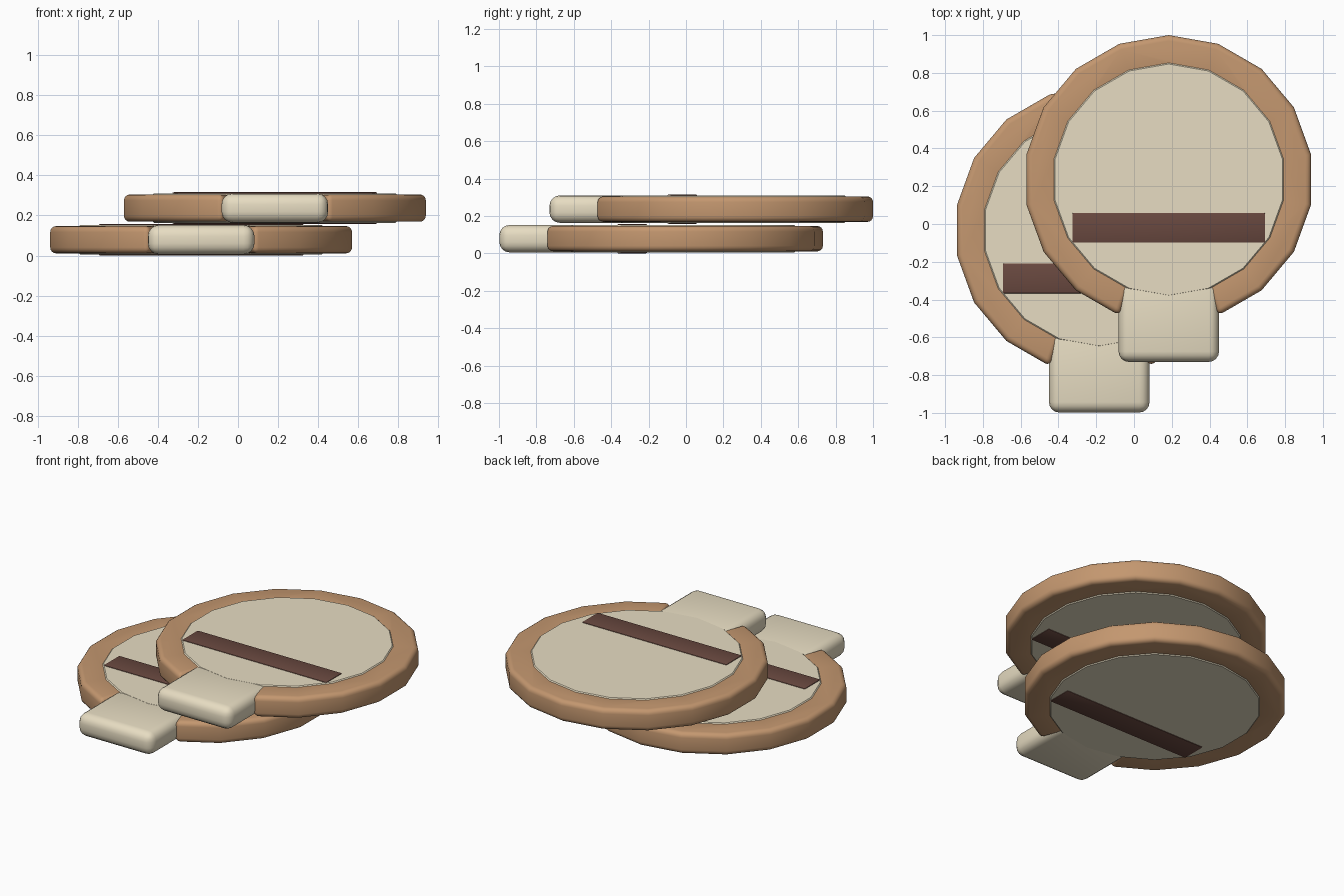
import bpy, bmesh, math
from mathutils import Vector

if "Cube" in bpy.data.objects:
    bpy.data.objects.remove(bpy.data.objects["Cube"])


def material(name, rgb):
    m = bpy.data.materials.new(name)
    m.diffuse_color = (*rgb, 1)
    m.use_nodes = True
    m.node_tree.nodes["Principled BSDF"].inputs["Base Color"].default_value = m.diffuse_color
    return m


TAN = material("tan", (0.55, 0.31, 0.16))
CREAM = material("cream", (0.80, 0.72, 0.54))
BROWN = material("brown", (0.14, 0.065, 0.05))


def prism(name, outline, half, center, mat, bevel, segments):
    """Extrude a flat outline to +-half in z and round its sharp edges."""
    bm = bmesh.new()
    face = bm.faces.new([bm.verts.new((x, y, -half)) for x, y in outline])
    top = bmesh.ops.extrude_face_region(bm, geom=[face])["geom"]
    bmesh.ops.translate(bm, vec=(0, 0, 2 * half),
                        verts=[v for v in top if isinstance(v, bmesh.types.BMVert)])
    bmesh.ops.recalc_face_normals(bm, faces=bm.faces)
    sharp = [e for e in bm.edges if e.calc_face_angle(0) > math.radians(40)]
    bmesh.ops.bevel(bm, geom=sharp, offset=bevel, segments=segments,
                    profile=0.5, affect='EDGES', clamp_overlap=True)
    bmesh.ops.recalc_face_normals(bm, faces=bm.faces)
    mesh = bpy.data.meshes.new(name)
    bm.to_mesh(mesh)
    bm.free()
    ob = bpy.data.objects.new(name, mesh)
    ob.location = center
    mesh.materials.append(mat)
    bpy.context.collection.objects.link(ob)
    bpy.ops.object.select_all(action='DESELECT')
    ob.select_set(True)
    bpy.context.view_layer.objects.active = ob
    bpy.ops.object.shade_smooth_by_angle(angle=math.radians(35))
    return ob


def arc(r, steps):
    # Points every 20 degrees, measured from +y
    return [(r * math.sin(math.radians(20 * i)), r * math.cos(math.radians(20 * i))) for i in steps]


def rect(x0, x1, y0, y1):
    return [(x0, y0), (x1, y0), (x1, y1), (x0, y1)]


def paddle(prefix, center):
    # Rim: 18-sided ring left open where the handle passes through
    ring = arc(0.765, range(-8, 9)) + arc(0.585, range(8, -9, -1))
    prism(prefix + "_rim", ring, 0.068, center, TAN, 0.03, 4)
    # Round face panel, slightly proud of the rim
    prism(prefix + "_panel", arc(0.618, range(18)), 0.0738, center, CREAM, 0.006, 1)
    # Short rounded handle
    prism(prefix + "_handle", rect(-0.266, 0.266, -0.965, -0.53), 0.0732, center, CREAM, 0.055, 4)
    # Dark stripe through both faces
    prism(prefix + "_stripe", rect(-0.512, 0.512, -0.335, -0.175), 0.079, center, BROWN, 0.008, 2)


# Two identical paddles, one resting on the other
paddle("lower", Vector((-0.184, -0.033, 0.079)))
paddle("upper", Vector((0.184, 0.235, 0.237)))
